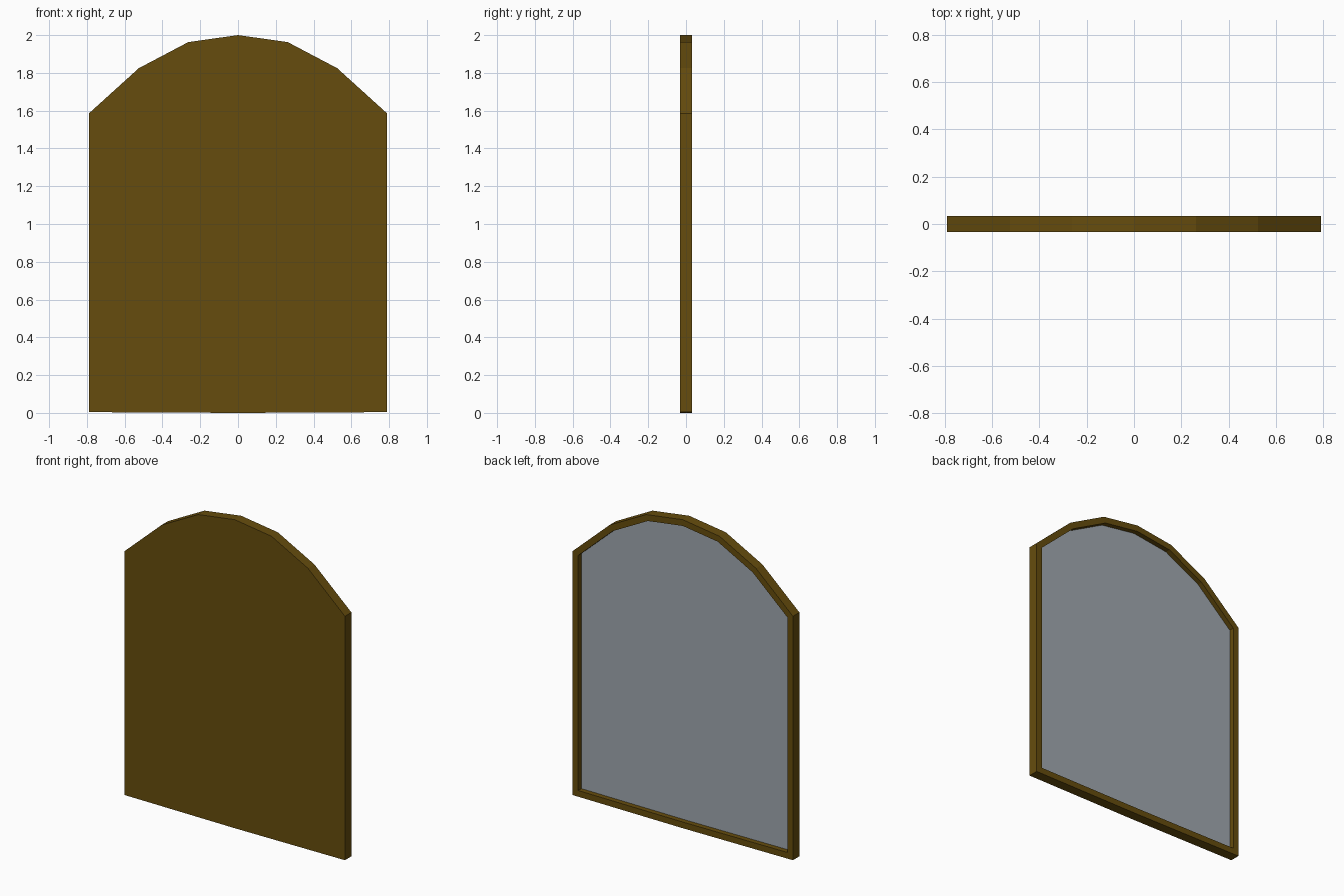
import bpy
import bmesh

if "Cube" in bpy.data.objects:
    bpy.data.objects.remove(bpy.data.objects["Cube"])

HALF_DEPTH = 0.033
RECESS_Y = 0.0
RIM = 0.04


def material(name, rgb):
    m = bpy.data.materials.new(name)
    m.diffuse_color = (*rgb, 1)
    m.use_nodes = True
    m.node_tree.nodes["Principled BSDF"].inputs["Base Color"].default_value = m.diffuse_color
    return m


brown = material("brown_wood", (0.133, 0.073, 0.004))
grey = material("pale_mirror_grey", (0.35, 0.39, 0.43))

# Arched outline: right half from bottom to shoulder, mirrored across x = 0
half = [(0.79, 0.004), (0.79, 1.585), (0.525, 1.825), (0.263, 1.963)]
outline = [(0, 0)] + half + [(0, 2)] + [(-x, z) for x, z in reversed(half)]

# Frame: solid arched slab, with a sunken panel cut into the back
bm = bmesh.new()
front = bm.faces.new([bm.verts.new((x, -HALF_DEPTH, z)) for x, z in outline])
ext = bmesh.ops.extrude_face_region(bm, geom=[front], use_keep_orig=True)
moved = [v for v in ext["geom"] if isinstance(v, bmesh.types.BMVert)]
bmesh.ops.translate(bm, verts=moved, vec=(0, 2 * HALF_DEPTH, 0))
bmesh.ops.recalc_face_normals(bm, faces=bm.faces)
bm.normal_update()
back = max(bm.faces, key=lambda f: f.calc_center_median().y)
bmesh.ops.inset_region(bm, faces=[back], thickness=RIM, use_even_offset=True)

# Recess walls and grey panel
ext = bmesh.ops.extrude_discrete_faces(bm, faces=[back])
panel = ext["faces"][0]
bmesh.ops.translate(bm, verts=panel.verts, vec=(0, RECESS_Y - HALF_DEPTH, 0))
panel.material_index = 1

mesh = bpy.data.meshes.new("arched_mirror")
bm.to_mesh(mesh)
bm.free()
mesh.materials.append(brown)
mesh.materials.append(grey)
obj = bpy.data.objects.new("arched_mirror", mesh)
bpy.context.collection.objects.link(obj)
